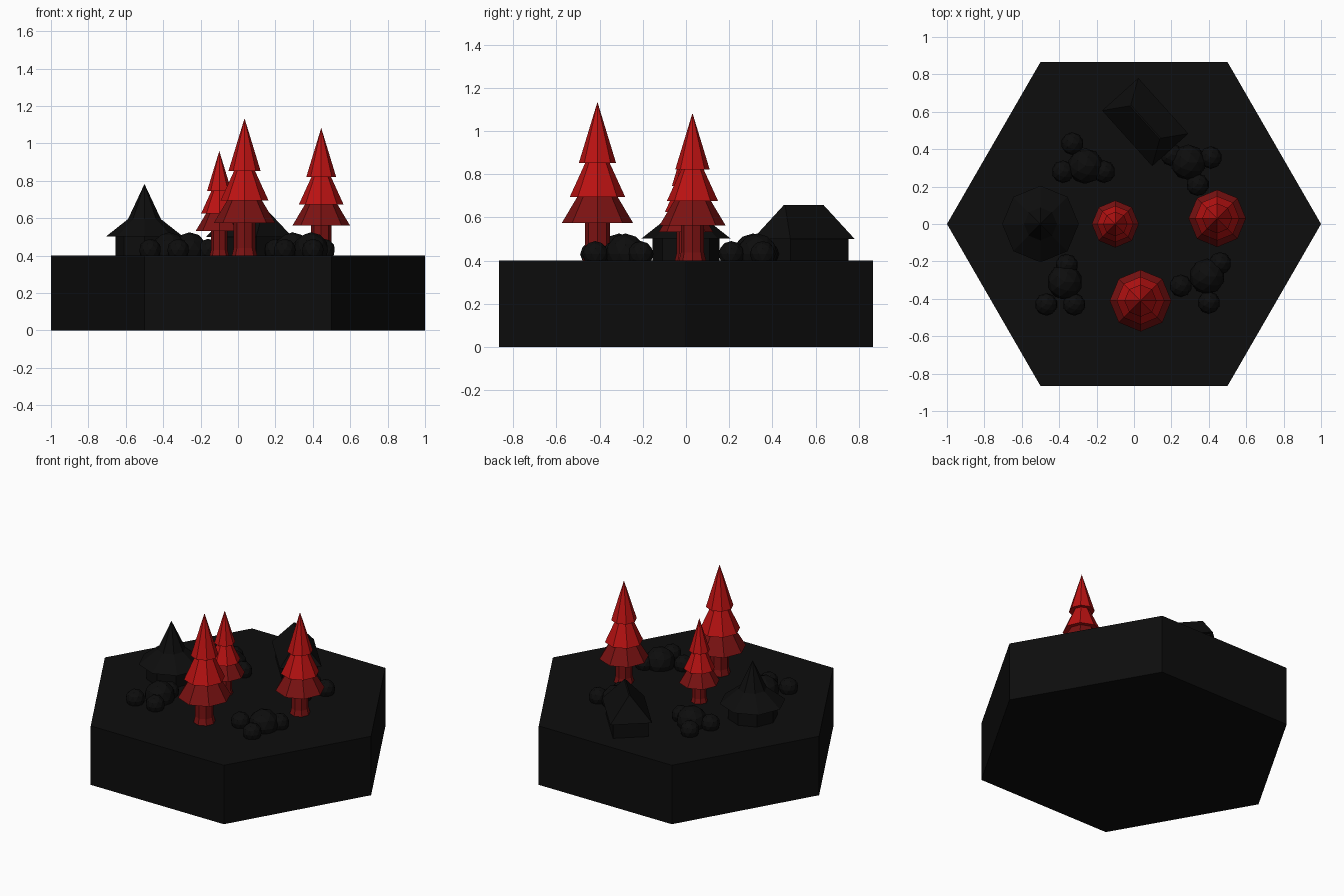
import bpy, bmesh, math
from mathutils import Vector

cube = bpy.data.objects.get("Cube")
if cube:
    bpy.data.objects.remove(cube, do_unlink=True)


def material(name, r, g, b):
    m = bpy.data.materials.new(name)
    m.use_nodes = True
    m.diffuse_color = (r, g, b, 1)
    m.node_tree.nodes["Principled BSDF"].inputs["Base Color"].default_value = (r, g, b, 1)
    return m


black = material("charcoal black", 0.004, 0.004, 0.004)
bright = material("bright red", 0.5, 0.006, 0.006)
dark = material("dark red", 0.2, 0.006, 0.006)
GROUND = 0.4


def finish(name, bm, mats):
    bmesh.ops.recalc_face_normals(bm, faces=bm.faces)
    mesh = bpy.data.meshes.new(name)
    bm.to_mesh(mesh)
    bm.free()
    for m in mats:
        mesh.materials.append(m)
    obj = bpy.data.objects.new(name, mesh)
    bpy.context.collection.objects.link(obj)
    return obj


def ring(bm, radius, z, sides):
    angles = [math.tau * i / sides for i in range(sides)]
    return [bm.verts.new((radius * math.cos(a), radius * math.sin(a), z)) for a in angles]


def bridge(bm, low, high, slot=0):
    n = len(low)
    for i in range(n):
        j = (i + 1) % n
        quad = [low[i], low[j], high[j], high[i]]
        bm.faces.new(quad).material_index = slot


def lathe(name, profile, sides, mats, location, scale=1):
    """Stack rings of (radius, height, material slot); radius 0 closes to a point."""
    bm = bmesh.new()
    last = ring(bm, *profile[0][:2], sides)
    bm.faces.new(last[::-1])
    for radius, z, slot in profile[1:]:
        if radius == 0:
            tip = bm.verts.new((0, 0, z))
            for i in range(sides):
                bm.faces.new((last[i], last[(i + 1) % sides], tip)).material_index = slot
            last = None
        else:
            new = ring(bm, radius, z, sides)
            bridge(bm, last, new, slot)
            last = new
    if last:
        bm.faces.new(last)
    obj = finish(name, bm, mats)
    obj.location = location
    obj.scale = (scale,) * 3
    return obj


# Hexagonal ground block
lathe("ground_block", [(1, 0, 0), (1, GROUND, 0)], 6, [black], (0, 0, 0))

# Tiered trees: flared trunk, two skirts and a pointed top
tree_profile = [(0.068, 0, 1), (0.058, 0.04, 1), (0.058, 0.18, 1),
                (0.165, 0.174, 1), (0.09, 0.3, 1),
                (0.128, 0.295, 0), (0.055, 0.455, 0),
                (0.086, 0.452, 0), (0, 0.734, 0)]
trees = {"front_tree": (0.035, -0.41, 1), "left_tree": (0.445, 0.03, 0.93),
         "centre_tree": (-0.1, 0, 0.762)}
for name, (x, y, s) in trees.items():
    lathe(name, tree_profile, 8, [bright, dark], (x, y, GROUND), s)

# Round tent with a swept roof
lathe("round_tent", [(0.155, 0, 0), (0.155, 0.11, 0), (0.205, 0.103, 0),
                     (0.088, 0.195, 0), (0, 0.383, 0)], 8, [black], (-0.5, 0, GROUND))


# Hipped hut, turned on the block
def rect(bm, a, b, z):
    return [bm.verts.new((sx * a, sy * b, z)) for sx, sy in ((-1, -1), (1, -1), (1, 1), (-1, 1))]


def hut_part(name, levels):
    bm = bmesh.new()
    rings = [rect(bm, *level) for level in levels]
    bm.faces.new(rings[0][::-1])
    for low, high in zip(rings, rings[1:]):
        bridge(bm, low, high)
    bm.faces.new(rings[-1])
    bmesh.ops.remove_doubles(bm, verts=bm.verts, dist=0.0005)
    obj = finish(name, bm, [black])
    obj.location = (0.06, 0.545, GROUND)
    obj.rotation_euler.z = math.radians(-48)


hut_part("hut_walls", [(0.18, 0.11, 0), (0.18, 0.11, 0.11)])
hut_part("hut_roof", [(0.2, 0.13, 0.1), (0.12, 0.004, 0.257)])

# Clusters of rounded shrubs: the first of each cluster is the largest
clusters = [
    [(-0.26, 0.31), (-0.33, 0.43), (-0.16, 0.28), (-0.38, 0.28)],
    [(0.29, 0.33), (0.41, 0.355), (0.34, 0.21), (0.2, 0.37)],
    [(-0.37, -0.31), (-0.47, -0.43), (-0.32, -0.43), (-0.36, -0.22)],
    [(0.39, -0.28), (0.4, -0.42), (0.46, -0.21), (0.25, -0.33)],
]
for c, spots in enumerate(clusters):
    bm = bmesh.new()
    for i, (x, y) in enumerate(spots):
        r = 0.095 if i == 0 else 0.06
        made = bmesh.ops.create_icosphere(bm, subdivisions=2, radius=r)
        bmesh.ops.translate(bm, verts=made["verts"], vec=Vector((x, y, GROUND + 0.03)))
    finish(f"shrub_cluster_{c + 1}", bm, [black])
